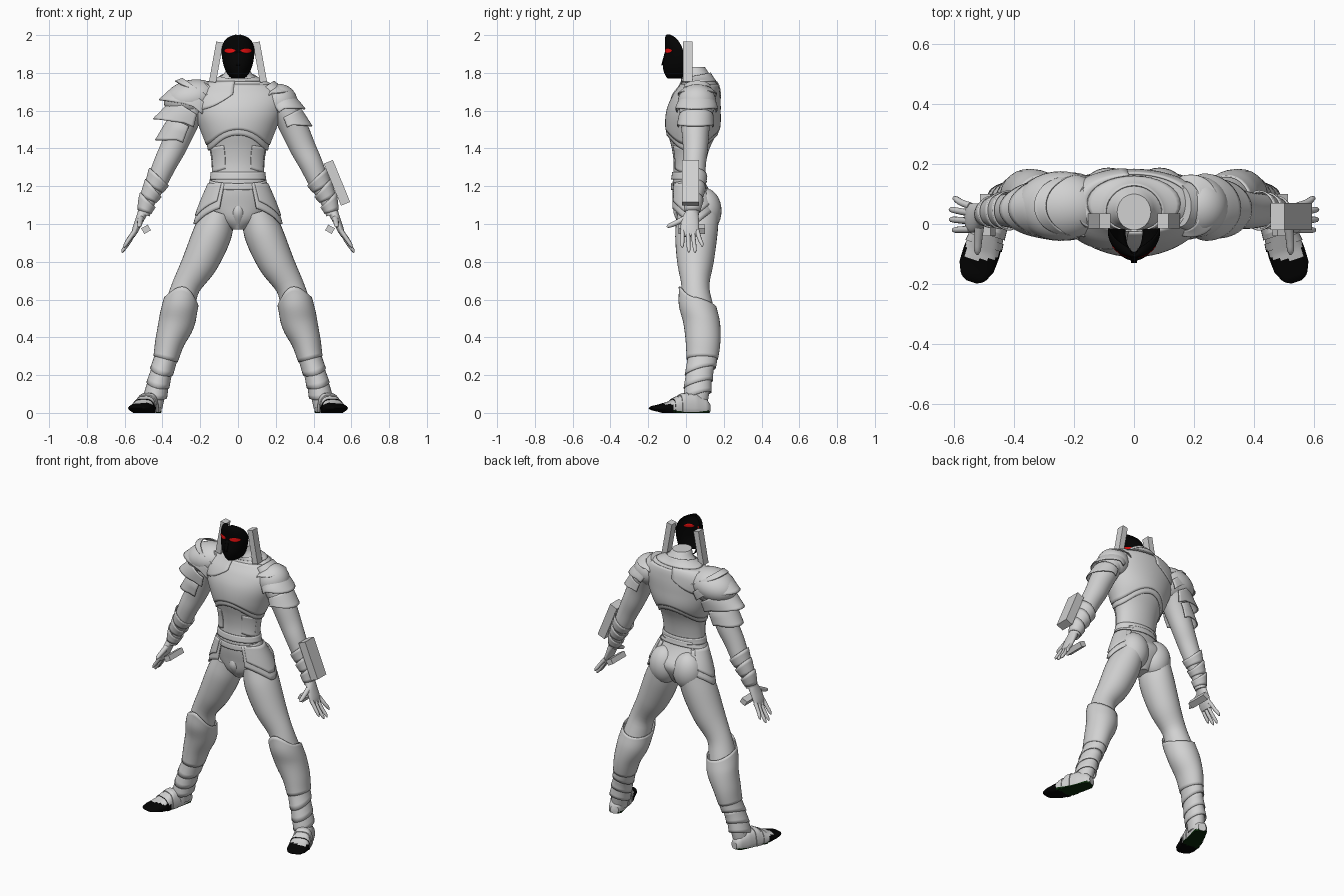
import bpy, bmesh, math
from mathutils import Vector, Matrix

if "Cube" in bpy.data.objects:
    bpy.data.objects.remove(bpy.data.objects["Cube"])


def material(name, col):
    m = bpy.data.materials.new(name)
    m.diffuse_color = (*col, 1)
    m.use_nodes = True
    m.node_tree.nodes["Principled BSDF"].inputs["Base Color"].default_value = m.diffuse_color
    return m


GREY = material("armour_grey", (0.64, 0.64, 0.64))
BLACK = material("mask_black", (0.001, 0.001, 0.001))
RED = material("eye_red", (0.9, 0.005, 0.005))
SOLE = material("sole_dark_green", (0.003, 0.022, 0.003))


def finish(name, bm, mats, angle=40, thick=0):
    bmesh.ops.recalc_face_normals(bm, faces=bm.faces)
    me = bpy.data.meshes.new(name)
    bm.to_mesh(me)
    bm.free()
    for m in mats:
        me.materials.append(m)
    ob = bpy.data.objects.new(name, me)
    bpy.context.collection.objects.link(ob)
    if thick:
        mod = ob.modifiers.new("thickness", 'SOLIDIFY')
        mod.thickness, mod.offset = thick, 0
    bpy.ops.object.select_all(action='DESELECT')
    ob.select_set(True)
    bpy.context.view_layer.objects.active = ob
    bpy.ops.object.shade_smooth_by_angle(angle=math.radians(angle))
    return ob


def section(secs, z):
    """Smoothly interpolate (x, y, z, half width, half depth) at height z."""
    i = 0
    while i < len(secs) - 2 and z > secs[i + 1][2]:
        i += 1
    p, q = secs[i], secs[i + 1]

    def slope(j, k):
        a, b = secs[max(j - 1, 0)], secs[min(j + 1, len(secs) - 1)]
        return (b[k] - a[k]) / (b[2] - a[2])
    h = q[2] - p[2]
    t = (z - p[2]) / h
    return [(2*t**3 - 3*t*t + 1)*p[k] + (t**3 - 2*t*t + t)*h*slope(i, k)
            + (3*t*t - 2*t**3)*q[k] + (t**3 - t*t)*h*slope(i + 1, k) for k in range(5)]


def point(secs, z, th, off=0, tilt=0):
    x, y, zz, a, b = section(secs, z)
    d = Vector(section(secs, z + .002)[:3]) - Vector(section(secs, z - .002)[:3])
    d.y *= tilt
    d.normalize()
    u = Vector((0, 1, 0)).cross(d).normalized()
    v = d.cross(u)
    # Wide flares spread sideways only
    return (Vector((x, y, zz)) + u * math.cos(th) * (max(a, .001) + off)
            + v * math.sin(th) * (max(b, .001) + min(off, .018)))


def shell(name, secs, lo=None, hi=None, t0=0, t1=360, off=(0, 0), side=1, mat=GREY,
          thick=.006, rows=10, cols=32, tilt=0, solid=False):
    """Skin over a section list between two heights and two angles (front = -90)."""
    secs = sorted(secs, key=lambda s: s[2])
    lo = secs[0][2] if lo is None else lo
    hi = secs[-1][2] if hi is None else hi
    full = t1 - t0 >= 360
    bm = bmesh.new()
    grid = []
    for r in range(rows + 1):
        f, ring = r / rows, []
        for c in range(cols if full else cols + 1):
            th = math.radians(t0 + (t1 - t0) * c / cols)
            z0 = lo(th) if callable(lo) else lo
            z1 = hi(th) if callable(hi) else hi
            p = point(secs, z0 + (z1 - z0) * f, th, off[0] + (off[1] - off[0]) * f, tilt)
            p.x *= side
            ring.append(bm.verts.new(p))
        grid.append(ring)
    n = len(grid[0])
    for a, b in zip(grid, grid[1:]):
        for c in range(n if full else n - 1):
            bm.faces.new((a[c], a[(c + 1) % n], b[(c + 1) % n], b[c]))
    if solid:
        bm.faces.new(grid[0])
        bm.faces.new(grid[-1])
    return finish(name, bm, [mat], thick=0 if solid else thick)


def box(name, centre, size, rot_y):
    bm = bmesh.new()
    bmesh.ops.create_cube(bm, size=1, matrix=Matrix.Translation(centre)
                          @ Matrix.Rotation(rot_y, 4, 'Y') @ Matrix.Diagonal((*size, 1)))
    return finish(name, bm, [GREY], 20)


def ball(name, centre, size, tilt=0):
    bm = bmesh.new()
    bmesh.ops.create_uvsphere(bm, u_segments=32, v_segments=16, radius=1,
                              matrix=Matrix.Translation(centre) @ Matrix.Rotation(tilt, 4, 'Y')
                              @ Matrix.Diagonal((*size, 1)))
    return finish(name, bm, [GREY])


# Torso, waist and neck
torso = [(0, .05, .97, .04, .06), (0, .05, 1.02, .12, .095), (0, .058, 1.1, .175, .118),
         (0, .03, 1.17, .162, .1), (0, .015, 1.23, .142, .085), (0, .02, 1.32, .14, .085),
         (0, .025, 1.4, .153, .1), (0, .035, 1.5, .192, .134), (0, .04, 1.6, .23, .136),
         (0, .055, 1.68, .24, .12), (0, .07, 1.74, .185, .095), (0, .06, 1.78, .09, .075),
         (0, .04, 1.83, .056, .06)]
shell("torso", torso, rows=44, cols=48, solid=True)
arch = lambda th: 1.42 + .08 * abs(math.sin(th))**3
shell("chest_plate", torso, arch, 1.74, off=(.007, .002), rows=18, cols=64)
shell("rib_lip", torso, lambda t: arch(t) - .03, lambda t: arch(t) + .03, off=(.006, .001), rows=4, cols=64)
shell("belt", torso, lambda t: 1.2 + .02*math.sin(t), lambda t: 1.235 + .02*math.sin(t),
      off=(.007, .005), rows=4, cols=48)
shell("waist_band", torso, 1.235, 1.275, off=(.006, .003), rows=4, cols=48)
shell("collar", torso, 1.755, lambda t: 1.785 + .015*math.sin(t), off=(.003, .008), rows=6)
shell("shoulder_mantle", torso, lambda t: 1.6 + .11 * (1 - abs(math.cos(t)))**2, 1.755, 96, 264,
      off=(.009, .006), rows=10)
shell("groin_guard", [(0, .01, 1.14, .03, .05), (0, 0, 1.06, .045, .066), (0, .03, .975, .025, .05)],
      solid=True)

# Hip plates hang from a flared skirt outline
skirt = [(0, .02, 1.22, .15, .095), (0, .045, 1.1, .2, .128), (0, .055, .96, .245, .135)]
hem = lambda th: 1.0 + .13 * max(0, -math.sin(th) - .25) + .1 * max(0, math.sin(th))

# Limb outlines, written for the +x side
leg = [(.10, .065, 1.06, .085, .11), (.135, .055, .95, .102, .112), (.2, .05, .8, .095, .097),
       (.275, .05, .67, .075, .074), (.305, .06, .57, .08, .084), (.325, .082, .48, .082, .084),
       (.36, .09, .38, .066, .08), (.385, .085, .28, .055, .072), (.41, .07, .2, .05, .064),
       (.435, .06, .1, .05, .062), (.445, .055, .03, .045, .055)]
arm = [(.15, .06, 1.73, .05, .07), (.2, .06, 1.66, .073, .09), (.25, .055, 1.6, .074, .09),
       (.3, .05, 1.5, .073, .074), (.345, .05, 1.4, .068, .066), (.385, .045, 1.32, .062, .061),
       (.43, .045, 1.22, .054, .054), (.475, .04, 1.13, .043, .043), (.5, .032, 1.05, .033, .036)]
palm = [(.5, .032, 1.07, .028, .033), (.522, .022, 1.02, .022, .046),
        (.545, .02, .965, .017, .048), (.556, .022, .935, .01, .042)]
fingers = [(-.018, -.02, .875), (.01, .015, .85), (.036, .048, .848), (.06, .085, .88)]


def foot(name, side, s0=0, s1=1, grow=0):
    """Flat-soled foot swept from heel to toe."""
    prof = [(0, .025, .05), (.06, .04, .075), (.25, .05, .105), (.45, .054, .1),
            (.68, .062, .06), (.84, .06, .044), (.96, .042, .036), (1, .018, .024)]
    heel, toe = Vector((.435, .122, 0)), Vector((.542, -.193, 0))
    across = (toe - heel).normalized().cross(Vector((0, 0, 1)))
    bm, rings = bmesh.new(), []
    for r in range(33):
        s = s0 + (s1 - s0) * r / 32
        i = max(k for k in range(len(prof) - 1) if prof[k][0] <= s)
        p, q = prof[i], prof[i + 1]
        f = (s - p[0]) / (q[0] - p[0])
        w, h = (p[k] + (q[k] - p[k]) * f + grow for k in (1, 2))
        ring = []
        for c in range(24):
            t = 2 * math.pi * c / 24
            v = heel.lerp(toe, s) + across * w * math.copysign(abs(math.cos(t))**.6, math.cos(t))
            v.z = max(.0, .025 + (h - .025) * math.sin(t))
            v.x *= side
            ring.append(bm.verts.new(v))
        rings.append(ring)
    for a, b in zip(rings, rings[1:]):
        for c in range(24):
            bm.faces.new((a[c], a[(c + 1) % 24], b[(c + 1) % 24], b[c]))
    bm.faces.new(rings[0])
    bm.faces.new(rings[-1])
    # Black toe cap, dark green sole behind it
    for fc in bm.faces:
        m = fc.calc_center_median()
        if m.y < -.115 or (m.y < -.065 and m.z < .045):
            fc.material_index = 1
        elif m.z < .012:
            fc.material_index = 2
    finish(name, bm, [GREY, BLACK, SOLE])


for s, tag in ((1, "left"), (-1, "right")):
    # Legs, greaves and ankle bands
    shell(tag + "_leg", leg, side=s, rows=40, solid=True)
    shell(tag + "_greave", leg, .285, lambda t: .59 + .075 * max(0, -math.sin(t))**2 - .03*max(0, math.sin(t)),
          off=(.008, .012), side=s, rows=18)
    for i, z in enumerate((.24, .17, .11)):
        shell(f"{tag}_ankle_band_{i}", leg, lambda t: z - .02 + .02*math.sin(t), z + .07,
              off=(.01, .001), side=s, rows=4)
    foot(tag + "_foot", s)
    foot(tag + "_instep_band", s, .38, .5, .005)
    foot(tag + "_toe_band", s, .54, .62, .004)
    ball(tag + "_buttock", (s * .085, .098, 1.07), (.095, .09, .12))
    ball(tag + "_deltoid", (s * .215, .058, 1.645), (.1, .102, .097))
    # Hip plates in two layers
    shell(tag + "_hip_plate", skirt, hem, 1.21, -62, 48, (0, 0), s, rows=8, thick=.01)
    shell(tag + "_hip_trim", skirt, lambda t: hem(t) + .045, 1.215, -56, 38, (.007, .005), s, rows=8)
    shell(tag + "_belly_panel", torso, lambda t: 1.275 + .03 * math.sin(t)**4,
          lambda t: 1.39 + .03*abs(math.sin(t)), -62, -20, (.001, .001), s, thick=.005)
    # Arms, cuffs and hands
    shell(tag + "_arm", arm, side=s, rows=36, solid=True)
    for i, z in enumerate((1.19, 1.13, 1.065)):
        shell(f"{tag}_cuff_{i}", arm, z, lambda t: z + .06 + .02*math.cos(t), off=(.001, .008),
              side=s, rows=4)
    shell(tag + "_palm", palm, side=s, rows=14, solid=True)
    for i, (y0, y1, z1) in enumerate(fingers):
        zm = (z1 + .96) / 2
        xt = .615 - (z1 - .848) * .4
        shell(f"{tag}_finger_{i}", [(.545, y0, .965, .012, .012), (.578, (y0 + y1)/2, zm, .011, .011),
              (xt - .006, y1, z1 + .012, .009, .009), (xt, y1, z1, .003, .003)],
              side=s, cols=12, tilt=1, solid=True)
    shell(tag + "_thumb", [(.515, -.005, 1.03, .016, .016), (.52, -.055, 1.005, .014, .014),
          (.522, -.09, .99, .011, .011), (.522, -.102, .984, .004, .004)],
          side=s, cols=12, tilt=1, solid=True)
    # Loose blocks beside neck and palm
    box(tag + "_neck_block", (s * .116, .01, 1.857), (.037, .05, .215), -s * .18)
    box(tag + "_palm_block", (s * .487, .03, .972), (.04, .14, .034), s * .5)

box("forearm_block", (.524, .025, 1.218), (.052, .09, .24), -.39)

# Small layered shoulder guard, then the large one with its cap
small = [(1.645, 1.7, .02, .1), (1.565, 1.65, .022, .1), (1.48, 1.575, .018, .1)]
large = [(1.65, 1.69, .09, .85), (1.575, 1.66, .1, .55), (1.49, 1.6, .085, .45), (1.4, 1.53, .034, .3)]
for tag, s, layers in (("left", 1, small), ("right", -1, large)):
    for i, (lo, hi, off, k) in enumerate(layers):
        shell(f"{tag}_shoulder_layer_{i}", arm, lambda t: lo + .045*(1 - max(0, math.cos(t))), hi,
              -110, 110, (off, off * k), s, rows=8)
ball("right_shoulder_cap", (-.245, .06, 1.665), (.15, .116, .098), -.2)

# Hollow face mask, open at the back, with eye slits
mask = [(0, -.025, 1.772, .03, .07), (0, -.025, 1.79, .05, .083), (0, -.025, 1.83, .07, .094),
        (0, -.025, 1.87, .08, .09), (0, -.025, 1.92, .084, .082), (0, -.042, 1.96, .074, .067),
        (0, -.062, 1.985, .052, .046), (0, -.085, 2.0, .012, .018)]
shell("face_mask", mask, None, None, 174, 366, mat=BLACK, thick=.006, rows=24, cols=40)
shell("nose_ridge", mask, 1.84, 1.91, -97, -83, (.008, .001), mat=BLACK, rows=5, cols=6)
for s, tag in ((1, "left"), (-1, "right")):
    arc = lambda t: .014 * math.sin(math.pi * min(1, max(0, (math.degrees(t) + 82.5) / 48)))**.6
    shell(tag + "_eye", mask, lambda t: 1.918 - arc(t), lambda t: 1.918 + arc(t) * .8, -82, -35,
          (.0005, .0005), s, RED, .0095, 4, 12)
